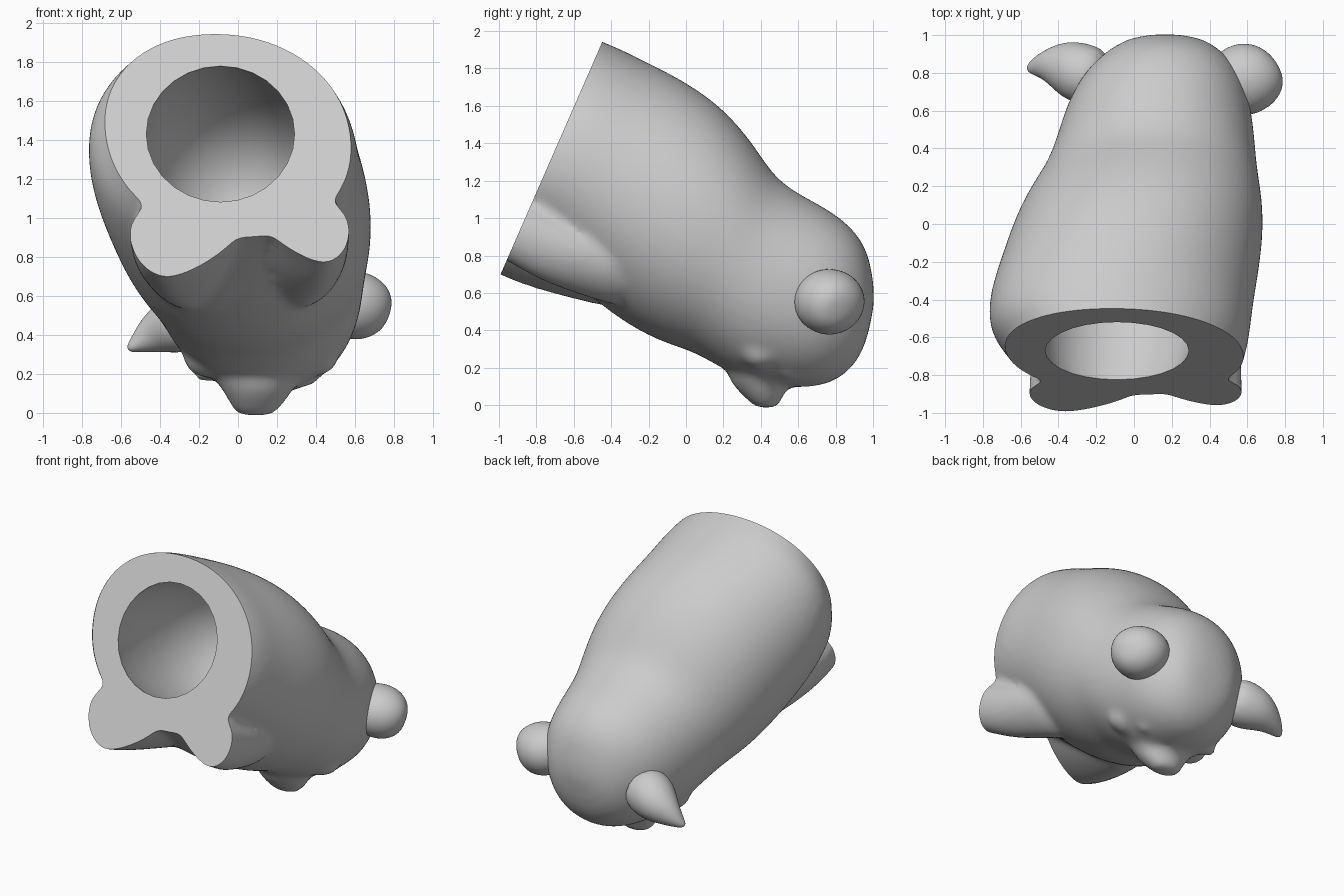
import bpy, bmesh, math
from mathutils import Vector

if "Cube" in bpy.data.objects:
    bpy.data.objects.remove(bpy.data.objects["Cube"])

AXIS = Vector((0, 0.916, -0.401))      # body runs back and down from the cut face
SLOPE = Vector((0, 0.401, 0.916))      # "up" within the cut face
X, Y = Vector((1, 0, 0)), Vector((0, 1, 0))


def loft(bm, rings, n=32, power=2.0):
    """Skin closed rings given as (centre, side vector, up vector)."""
    def curve(v):
        return math.copysign(abs(v) ** (2 / power), v)
    loops = []
    for c, s, u in rings:
        loops.append([bm.verts.new(c + s * curve(math.cos(a)) + u * curve(math.sin(a)))
                      for a in (2 * math.pi * i / n for i in range(n))])
    for a, b in zip(loops, loops[1:]):
        for i in range(n):
            bm.faces.new((a[i], a[(i + 1) % n], b[(i + 1) % n], b[i]))
    bm.faces.new(loops[0][::-1])
    bm.faces.new(loops[-1])


def make(name, bm):
    bmesh.ops.recalc_face_normals(bm, faces=bm.faces)
    me = bpy.data.meshes.new(name)
    bm.to_mesh(me)
    bm.free()
    ob = bpy.data.objects.new(name, me)
    bpy.context.collection.objects.link(ob)
    return ob


def bake(ob):
    dg = bpy.context.evaluated_depsgraph_get()
    me = bpy.data.meshes.new_from_object(ob.evaluated_get(dg))
    ob.modifiers.clear()
    ob.data = me


def smooth(ob, angle=40):
    bpy.ops.object.select_all(action='DESELECT')
    ob.select_set(True)
    bpy.context.view_layer.objects.active = ob
    bpy.ops.object.shade_smooth_by_angle(angle=math.radians(angle))


# Torso and head: back point (y, z), belly point (y, z), left x, right x
sections = [
    (-0.62, 2.02, -1.07, 0.99, -0.58, 0.52),
    (-0.45, 1.945, -0.90, 0.90, -0.67, 0.58),
    (-0.36, 1.91, -0.80, 0.83, -0.77, 0.61),
    (-0.20, 1.83, -0.60, 0.66, -0.77, 0.63),
    (0.00, 1.73, -0.38, 0.47, -0.70, 0.67),
    (0.20, 1.59, -0.15, 0.34, -0.63, 0.69),
    (0.36, 1.40, 0.03, 0.29, -0.54, 0.67),
    (0.47, 1.22, 0.15, 0.22, -0.46, 0.65),
    (0.60, 1.13, 0.30, 0.14, -0.41, 0.64),
    (0.76, 1.05, 0.47, 0.10, -0.36, 0.62),
    (0.89, 0.95, 0.65, 0.09, -0.28, 0.58),
    (0.965, 0.84, 0.80, 0.12, -0.17, 0.49),
    (0.995, 0.71, 0.92, 0.23, -0.07, 0.40),
    (1.005, 0.62, 0.97, 0.36, 0.02, 0.31),
    (1.005, 0.53, 0.99, 0.46, 0.12, 0.21),
]
rings = []
for i, (ty, tz, by, bz, x0, x1) in enumerate(sections):
    top, bot = Vector((0, ty, tz)), Vector((0, by, bz))
    lean = X * -0.08 * max(0, 1 - i / 6)
    rings.append(((top + bot) / 2 + X * (x0 + x1) / 2, X * (x1 - x0) / 2,
                  (top - bot) / 2 + lean))
bm = bmesh.new()
loft(bm, rings, 40, 2.1)

# Front legs: wedge-shaped ridges that fade into the belly (x, y, z, half width, height, lean)
for path in (
    [(-0.25, -1.03, 1.05, .30, .30, .12), (-0.25, -0.87, 0.97, .30, .31, .12),
     (-0.24, -0.68, 0.89, .30, .30, .11), (-0.22, -0.45, 0.80, .28, .27, .08),
     (-0.16, -0.15, 0.68, .24, .22, .05)],
    [(0.33, -1.03, 1.08, .23, .25, -.12), (0.33, -0.86, 1.00, .23, .25, -.12),
     (0.31, -0.68, 0.91, .25, .27, -.11), (0.28, -0.45, 0.81, .27, .25, -.08),
     (0.24, -0.15, 0.68, .24, .22, -.05)],
):
    loft(bm, [(Vector(p[:3]), X * p[3], SLOPE * p[4] + X * p[5]) for p in path], 24, 1.6)

# Snout
loft(bm, [(Vector((x, y, z)), X * a, Y * b) for x, y, z, a, b in
          [(0.10, 0.44, 0.32, .30, .27), (0.10, 0.41, 0.18, .23, .20),
           (0.10, 0.40, 0.10, .17, .15), (0.095, 0.415, 0.04, .135, .10),
           (0.09, 0.43, -0.005, .10, .07), (0.09, 0.43, -0.015, .05, .035)]], 20)

# Eyes and cheeks
for x, y, z, r in ((0.36, 0.55, 0.18, 0.05), (-0.18, 0.55, 0.20, 0.05),
                   (0.40, 0.40, 0.31, 0.13), (-0.16, 0.38, 0.30, 0.13)):
    ret = bmesh.ops.create_icosphere(bm, subdivisions=2, radius=r)
    bmesh.ops.translate(bm, verts=ret['verts'], vec=(x, y, z))

body = make("pig_body", bm)
m = body.modifiers.new("round", 'SUBSURF')
m.levels = m.render_levels = 2
m = body.modifiers.new("fuse", 'REMESH')
m.mode = 'VOXEL'
m.voxel_size = 0.025
m = body.modifiers.new("soften", 'SMOOTH')
m.factor = 0.5
m.iterations = 8
bake(body)

# Flat slanted cut face
bm = bmesh.new()
bm.from_mesh(body.data)
res = bmesh.ops.bisect_plane(bm, geom=bm.verts[:] + bm.edges[:] + bm.faces[:],
                             plane_co=(0, -1, 0.68), plane_no=-AXIS, clear_outer=True)
cut = [e for e in res['geom_cut'] if isinstance(e, bmesh.types.BMEdge)]
bmesh.ops.holes_fill(bm, edges=cut, sides=0)
bmesh.ops.recalc_face_normals(bm, faces=bm.faces)
bm.to_mesh(body.data)
bm.free()

# Round hollow inside the body
mouth = Vector((-0.09, -0.672, 1.43))
bm = bmesh.new()
loft(bm, [(mouth + AXIS * t + X * 0.08 * max(t, 0), X * r, SLOPE * r) for t, r in
          [(-0.2, .38), (0, .38), (0.08, .40), (0.3, .43), (0.55, .43), (0.78, .38),
           (0.94, .27), (1.02, .15), (1.05, .05)]], 28)
hollow = make("hollow_cutter", bm)
hollow.hide_render = True
m = body.modifiers.new("hollow", 'BOOLEAN')
m.operation = 'DIFFERENCE'
m.solver = 'EXACT'
m.object = hollow
bake(body)
bpy.data.objects.remove(hollow)
smooth(body)


# Ears: plump drooping leaves (x, y, z, half width, half thickness)
def ear(name, path):
    pts = [Vector(p[:3]) for p in path]
    rings = []
    for i, p in enumerate(path):
        d = (pts[min(i + 1, len(pts) - 1)] - pts[max(i - 1, 0)]).normalized()
        w = (Y - d * d.dot(Y)).normalized()
        rings.append((pts[i], w * p[3], d.cross(w) * p[4]))
    bm = bmesh.new()
    loft(bm, rings, 16)
    ob = make(name, bm)
    m = ob.modifiers.new("round", 'SUBSURF')
    m.levels = m.render_levels = 2
    bake(ob)
    smooth(ob, 60)


ear("ear_right", [(0.42, 0.74, 0.58, .14, .14), (0.55, 0.765, 0.56, .20, .18),
                  (0.64, 0.77, 0.545, .19, .18), (0.71, 0.775, 0.525, .15, .15),
                  (0.755, 0.785, 0.51, .09, .10), (0.77, 0.79, 0.505, .03, .04)])
ear("ear_left", [(-0.15, 0.76, 0.50, .15, .15), (-0.29, 0.80, 0.47, .17, .17),
                 (-0.39, 0.84, 0.425, .135, .13), (-0.47, 0.84, 0.385, .08, .085),
                 (-0.53, 0.83, 0.345, .045, .04), (-0.565, 0.82, 0.325, .015, .015)])
